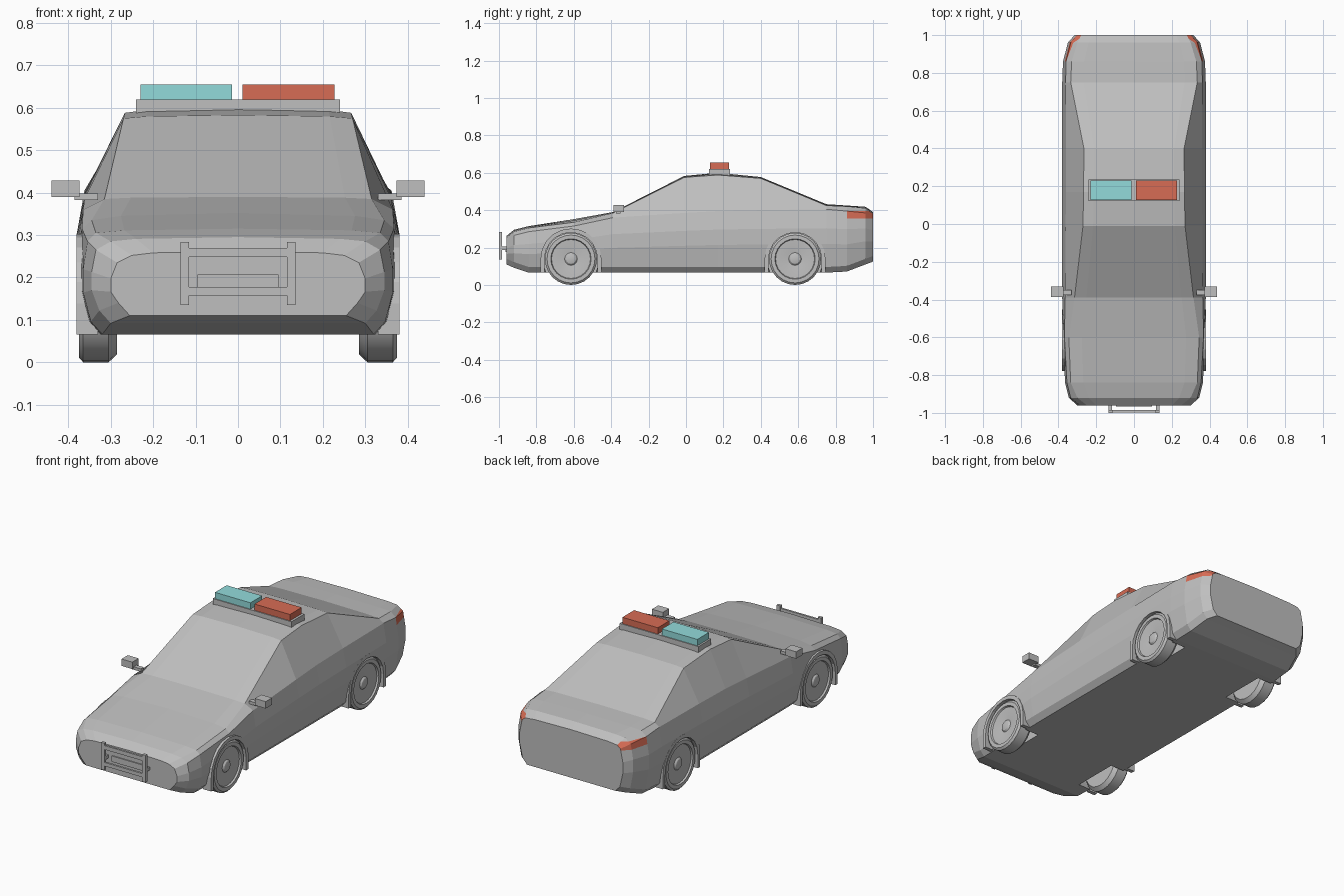
import bpy, bmesh, math
from mathutils import Vector

cube = bpy.data.objects.get("Cube")
if cube:
    bpy.data.objects.remove(cube, do_unlink=True)


def material(name, rgb):
    mat = bpy.data.materials.new(name)
    mat.use_nodes = True
    mat.diffuse_color = (*rgb, 1)
    mat.node_tree.nodes["Principled BSDF"].inputs["Base Color"].default_value = (*rgb, 1)
    return mat


GREY = material("light grey", (0.52, 0.52, 0.52))
RED = material("signal red", (0.68, 0.15, 0.09))
CYAN = material("signal cyan", (0.29, 0.71, 0.71))


def finish(bm, name, *mats):
    bmesh.ops.recalc_face_normals(bm, faces=bm.faces)
    mesh = bpy.data.meshes.new(name)
    bm.to_mesh(mesh)
    bm.free()
    for mat in mats:
        mesh.materials.append(mat)
    obj = bpy.data.objects.new(name, mesh)
    bpy.context.collection.objects.link(obj)
    return obj


def select_only(obj):
    bpy.ops.object.select_all(action="DESELECT")
    obj.select_set(True)
    bpy.context.view_layer.objects.active = obj


def loft(sections):
    """Skin closed loops of points, with a cap at both ends."""
    bm = bmesh.new()
    rings = [[bm.verts.new(p) for p in pts] for pts in sections]
    for a, b in zip(rings, rings[1:]):
        for i in range(len(a)):
            j = (i + 1) % len(a)
            bm.faces.new((a[i], a[j], b[j], b[i]))
    bm.faces.new(rings[0])
    bm.faces.new(rings[-1])
    return bm


def box(name, mat, x, y, z):
    loop = [(x[0], y[0]), (x[1], y[0]), (x[1], y[1]), (x[0], y[1])]
    return finish(loft([[(px, py, h) for px, py in loop] for h in z]), name, mat)


def disc_loop(x, y, r, count=24):
    turn = [2 * math.pi * i / count for i in range(count)]
    return [(x, y + r * math.sin(a), AXLE_Z + r * math.cos(a)) for a in turn]


AXLE_Z = 0.139
AXLES = {"front": -0.615, "rear": 0.583}
SIDES = {"left": 1, "right": -1}

# Body stations: y, sill z, half width, shoulder z and x, top edge x and z, crown z
STATIONS = [
    (-0.96, .11, .30, .235, .285, .25, .252, .262),
    (-0.92, .092, .345, .265, .335, .30, .285, .295),
    (-0.84, .066, .365, .285, .355, .335, .305, .315),
    (-0.6, .066, .376, .315, .368, .345, .335, .352),
    (-0.39, .066, .38, .36, .365, .315, .385, .39),
    (-0.01, .066, .381, .385, .362, .27, .575, .583),
    (0.17, .066, .381, .395, .36, .267, .588, .60),
    (0.4, .066, .381, .40, .36, .265, .57, .577),
    (0.75, .066, .38, .405, .362, .335, .425, .432),
    (0.86, .072, .376, .395, .36, .33, .42, .425),
    (0.96, .11, .35, .385, .335, .30, .41, .418),
    (1.0, .125, .315, .365, .30, .28, .38, .39),
]


def body_loop(y, sill, w, sz, sx, ex, ez, crown):
    rise = sz - sill
    half = [(w - .045, sill), (w - .018, sill + .03), (w, sill + rise * .45),
            (w, sill + rise * .7), (sx, sz), (ex, ez), (ex * .8, ez * .4 + crown * .6)]
    right = [(-px, pz) for px, pz in reversed(half)]
    return [(px, y, pz) for px, pz in [(0, sill)] + half + [(0, crown)] + right]


bm = loft([body_loop(*s) for s in STATIONS])

# Tail lamps: band cut around the rear corners
for height in (.355, .395):
    tail = [f for f in bm.faces if f.calc_center_median().y > .87]
    geom = tail + list({e for f in tail for e in f.edges}) + list({v for f in tail for v in f.verts})
    bmesh.ops.bisect_plane(bm, geom=geom, plane_co=(0, 0, height), plane_no=(0, 0, 1))
for f in bm.faces:
    c = f.calc_center_median()
    if c.y > .87 and .355 < c.z < .395 and abs(c.x) > .285:
        f.material_index = 1
body = finish(bm, "body", GREY, RED)

# Wheel wells
for place, y in AXLES.items():
    for side, s in SIDES.items():
        cutter = finish(loft([disc_loop(s * x, y, .15) for x in (.25, .5)]), "well_cutter", GREY)
        cutter.hide_render = True
        cut = body.modifiers.new("wheel_well", "BOOLEAN")
        cut.operation, cut.solver, cut.object = "DIFFERENCE", "EXACT", cutter
        select_only(body)
        bpy.ops.object.modifier_apply(modifier=cut.name)
        bpy.data.objects.remove(cutter, do_unlink=True)

# Wheels as turned profiles (x, radius), with arch lips around them
WHEEL = [(.285, .05), (.285, .12), (.305, .139), (.365, .139), (.375, .128), (.375, .108),
         (.366, .104), (.366, .098), (.358, .034), (.366, .026), (.369, .012)]
for place, y in AXLES.items():
    for side, s in SIDES.items():
        wheel = finish(loft([disc_loop(s * x, y, r) for x, r in WHEEL]),
                       f"{place}_{side}_wheel", GREY)
        select_only(wheel)
        bpy.ops.object.shade_smooth_by_angle(angle=math.radians(25))
        sections = []
        for i in range(-1, 12):
            a = math.pi * max(0, min(i, 10)) / 10
            drop = .073 if i in (-1, 11) else 0
            sections.append([(s * x, y + r * math.cos(a), AXLE_Z + r * math.sin(a) - drop)
                             for x, r in ((.33, .142), (.381, .142), (.381, .163), (.33, .163))])
        finish(loft(sections), f"{place}_{side}_arch", GREY)

# Roof light bar
box("light_bar_base", GREY, (-.24, .24), (.123, .235), (.585, .62))
box("right_beacon", CYAN, (-.23, -.014), (.128, .23), (.62, .655))
box("left_beacon", RED, (.011, .227), (.128, .23), (.62, .655))

# Door mirrors and push bar uprights
for side, s in SIDES.items():
    box(f"{side}_mirror_arm", GREY, sorted((s * .33, s * .385)), (-.375, -.35), (.382, .398))
    box(f"{side}_mirror", GREY, sorted((s * .374, s * .44)), (-.387, -.332), (.39, .428))
    box(f"{side}_push_bar_post", GREY, sorted((s * .115, s * .136)), (-1, -.984), (.135, .284))
    box(f"{side}_push_bar_mount", GREY, sorted((s * .117, s * .134)), (-.984, -.95), (.188, .205))

# Push bar rails and front plate
for name, z in (("upper_push_rail", (.248, .27)), ("lower_push_rail", (.157, .177))):
    box(name, GREY, (-.115, .115), (-.997, -.986), z)
box("front_plate", GREY, (-.095, .095), (-.966, -.959), (.175, .207))
